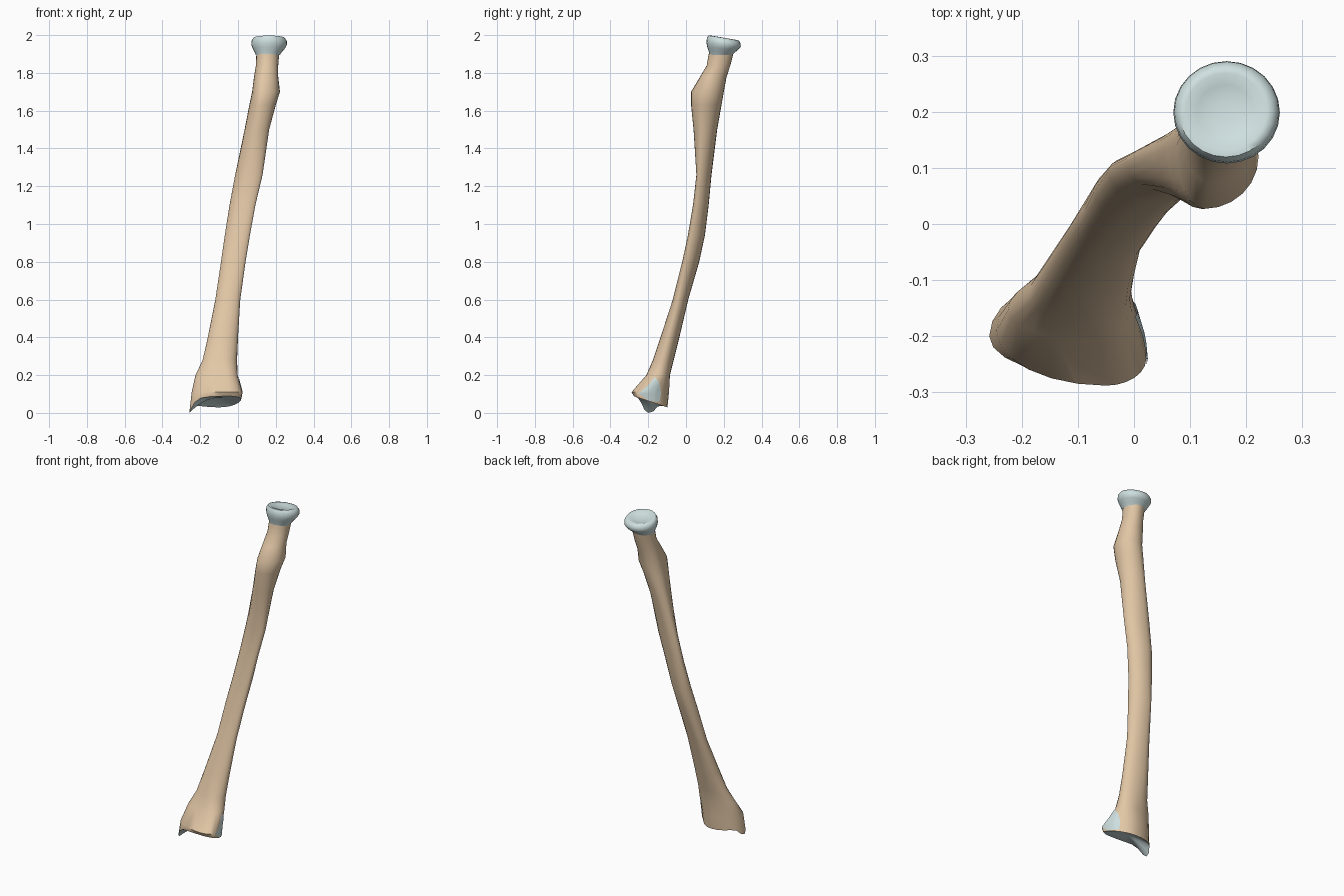
import bpy, bmesh
from math import sin, cos, pi, exp
from mathutils import Vector

if "Cube" in bpy.data.objects:
    bpy.data.objects.remove(bpy.data.objects["Cube"])

Q = 6  # points per quarter of a cross-section


def material(name, color):
    m = bpy.data.materials.new(name)
    m.diffuse_color = color
    m.use_nodes = True
    m.node_tree.nodes["Principled BSDF"].inputs["Base Color"].default_value = m.diffuse_color
    return m


BONE = material("bone", (0.76, 0.57, 0.38, 1))
CARTILAGE = material("cartilage", (0.62, 0.74, 0.74, 1))


def section(z, x0, xf, x1, xb, y0, yl, y1, yr):
    """Closed outline through its left, front, right and back extreme points."""
    left, front = Vector((x0, yl, z)), Vector((xf, y0, z))
    right, back = Vector((x1, yr, z)), Vector((xb, y1, z))
    pts = []
    for a, b, corner in ((left, front, (x0, y0)), (front, right, (x1, y0)),
                         (right, back, (x1, y1)), (back, left, (x0, y1))):
        c = Vector((*corner, z))
        o = a + b - c
        for i in range(Q):
            t = i / Q * pi / 2
            pts.append(o + (a - o) * cos(t) + (b - o) * sin(t))
    return pts


def finish(name, bm, mat):
    me = bpy.data.meshes.new(name)
    bm.to_mesh(me)
    bm.free()
    ob = bpy.data.objects.new(name, me)
    bpy.context.collection.objects.link(ob)
    me.materials.append(mat)
    bpy.ops.object.select_all(action='DESELECT')
    ob.select_set(True)
    bpy.context.view_layer.objects.active = ob
    bpy.ops.object.shade_smooth_by_angle(angle=0.9)
    return ob


def loft(name, rings, mat, top=False, bottom=False):
    bm = bmesh.new()
    vs = [[bm.verts.new(p) for p in r] for r in rings]
    n = len(vs[0])
    for a, b in zip(vs, vs[1:]):
        for i in range(n):
            j = (i + 1) % n
            bm.faces.new((a[i], b[i], b[j], a[j]))
    if top:
        bm.faces.new(vs[0])
    if bottom:
        bm.faces.new(vs[-1][::-1])
    return finish(name, bm, mat)


def shrink(ring, s):
    c = sum(ring, Vector()) / len(ring)
    return [c + (p - c) * s for p in ring]


# Shaft: z, x of left/front/right/back, y of front/left/back/right
shaft = [section(*r) for r in (
    (1.90, .097, .155, .218, .165, .12, .185, .25, .185),
    (1.84, .095, .15, .213, .16, .11, .17, .235, .17),
    (1.78, .085, .135, .213, .15, .075, .16, .215, .14),
    (1.70, .075, .125, .222, .14, .027, .14, .20, .12),
    (1.63, .06, .12, .20, .12, .027, .135, .188, .10),
    (1.50, .035, .10, .165, .08, .04, .125, .165, .09),
    (1.26, -.015, .08, .13, .03, .055, .11, .135, .07),
    (1.10, -.045, .05, .092, 0, .037, .095, .12, .055),
    (.94, -.07, .02, .063, -.02, .01, .06, .10, .03),
    (.80, -.09, -.01, .04, -.05, -.02, .02, .07, 0),
    (.60, -.12, -.05, .012, -.08, -.07, -.02, .012, -.04),
    (.40, -.16, -.08, 0, -.10, -.135, -.085, -.035, -.09),
    (.28, -.187, -.08, -.005, -.10, -.175, -.125, -.065, -.12),
    (.20, -.225, -.06, -.002, -.09, -.21, -.155, -.085, -.14),
    (.11, -.245, -.05, .022, -.10, -.288, -.19, -.09, -.24))]

# Lower rim: higher in front, with the pointed process on the left
rim = section(0, -.258, -.05, .016, -.10, -.276, -.20, -.098, -.235)
for p in rim:
    d2 = (p.x + .25) ** 2 + (p.y + .20) ** 2
    p.z = .03 + .06 * (-.10 - p.y) / .18 - .058 * exp(-d2 / .0018)
low = min(p.z for p in rim)
for p in rim:
    p.z = max(p.z - low, .004) if p.z - low < .02 else p.z
rim[0].z = 0
bone = loft("shaft", shaft + [rim], BONE)

# Hollow joint surface under the wrist end
cup = [rim]
for s in (.88, .65, .4, .15):
    ring = shrink(rim, s)
    for p, r in zip(ring, rim):
        p.z = r.z * s ** 2 + .08 * (1 - s ** 2)
    cup.append(ring)
loft("wrist_joint_surface", cup, CARTILAGE, bottom=True)

# Dished head, tilted down towards the back
head = []
for z, r, cx, cy in ((1.972, .02, .163, .2), (1.977, .05, .163, .2), (1.986, .072, .163, .2),
                     (1.984, .084, .164, .2), (1.97, .093, .165, .2), (1.95, .095, .165, .199),
                     (1.93, .086, .163, .195), (1.91, .072, .16, .19), (1.895, .064, .158, .185)):
    ring = section(z, cx - r, cx, cx + r, cx, cy - r * .96, cy, cy + r * .96, cy)
    tilt = .17 * min(1, max(0, (z - 1.9) / .07))
    for p in ring:
        p.z -= tilt * (p.y - cy)
    head.append(ring)
loft("head_cartilage", head, CARTILAGE, top=True)

# Side notch facet, laid onto the shaft surface
bm = bmesh.new()
facet = ((0, -.165, .19), (.02, -.20, .15), (.03, -.255, .105), (.02, -.20, .065),
         (0, -.135, .055), (0, -.125, .10), (0, -.138, .155))
bm.faces.new([bm.verts.new(p) for p in reversed(facet)])
bmesh.ops.poke(bm, faces=bm.faces[:])
bmesh.ops.subdivide_edges(bm, edges=bm.edges[:], cuts=4, use_grid_fill=True)
bm.normal_update()
if sum(f.normal.x for f in bm.faces) < 0:
    bmesh.ops.reverse_faces(bm, faces=bm.faces[:])
notch = finish("side_notch_facet", bm, CARTILAGE)
wrap = notch.modifiers.new("wrap", 'SHRINKWRAP')
wrap.target = bone
wrap.wrap_mode = 'ABOVE_SURFACE'
wrap.offset = .003
